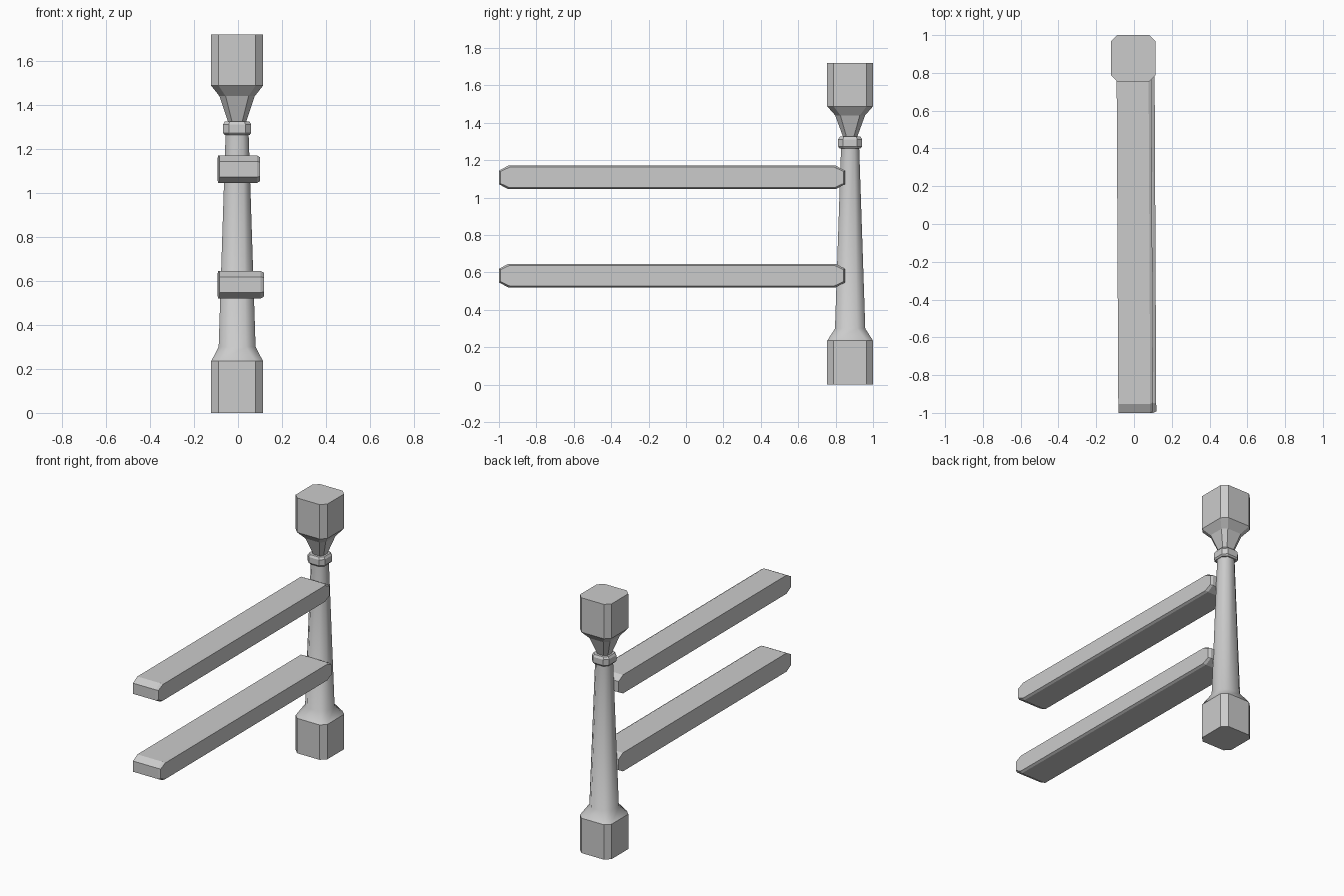
import bpy, bmesh

if "Cube" in bpy.data.objects:
    bpy.data.objects.remove(bpy.data.objects["Cube"])

CX, CY = -0.004, 0.8775


def loft(name, rings, closed_loops, smooth_spans=()):
    """Skin a stack of equal-length vertex loops, capping both ends."""
    bm = bmesh.new()
    loops = [[bm.verts.new(p) for p in r] for r in closed_loops]
    n = len(loops[0])
    for i in range(rings - 1):
        a, b = loops[i], loops[i + 1]
        for k in range(n):
            f = bm.faces.new((a[k], a[(k + 1) % n], b[(k + 1) % n], b[k]))
            f.smooth = i in smooth_spans
    bm.faces.new(loops[0][::-1])
    bm.faces.new(loops[-1])
    bmesh.ops.recalc_face_normals(bm, faces=bm.faces[:])
    me = bpy.data.meshes.new(name)
    bm.to_mesh(me)
    bm.free()
    ob = bpy.data.objects.new(name, me)
    bpy.context.collection.objects.link(ob)
    return ob


def octagon(z, hx, hy, c):
    """Chamfered square section of the post at height z."""
    pts = [(hx, -hy + c), (hx, hy - c), (hx - c, hy), (-hx + c, hy),
           (-hx, hy - c), (-hx, -hy + c), (-hx + c, -hy), (hx - c, -hy)]
    return [(CX + x, CY + y, z) for x, y in pts]


def turned(name, profile, smooth_spans=()):
    return loft(name, len(profile), [octagon(*p) for p in profile], smooth_spans)


# Fence post: square foot, tapering shaft, flared square head
turned("post", [
    (0.0, 0.118, 0.1225, 0.034),
    (0.235, 0.118, 0.1225, 0.034),
    (0.30, 0.084, 0.081, 0.044),
    (1.28, 0.052, 0.048, 0.027),
    (1.32, 0.040, 0.036, 0.018),
    (1.44, 0.080, 0.080, 0.028),
    (1.488, 0.118, 0.1225, 0.034),
    (1.72, 0.118, 0.1225, 0.034),
], smooth_spans=(1, 2))

# Collar under the head
turned("collar", [
    (1.263, 0.056, 0.056, 0.023),
    (1.273, 0.064, 0.064, 0.026),
    (1.312, 0.064, 0.064, 0.026),
    (1.326, 0.055, 0.055, 0.022),
])


def rail(name, z, left, right):
    """Board with end chamfers and a bevelled rim on its right side only."""
    def outline(x, inset):
        y0, y1 = -1.0 + inset, 0.85 - inset
        h, t = 0.0625 - inset, 0.036 - inset * 0.5
        e = 0.048
        pts = [(y0, -t), (y0 + e, -h), (y1 - e, -h), (y1, -t),
               (y1, t), (y1 - e, h), (y0 + e, h), (y0, t)]
        return [(x - 0.005 * y, y, z + dz) for y, dz in pts]
    return loft(name, 3, [outline(left, 0), outline(right, 0),
                          outline(right + 0.015, 0.008)])


# Two horizontal rails
rail("upper_rail", 1.108, -0.088, 0.081)
rail("lower_rail", 0.583, -0.088, 0.098)
